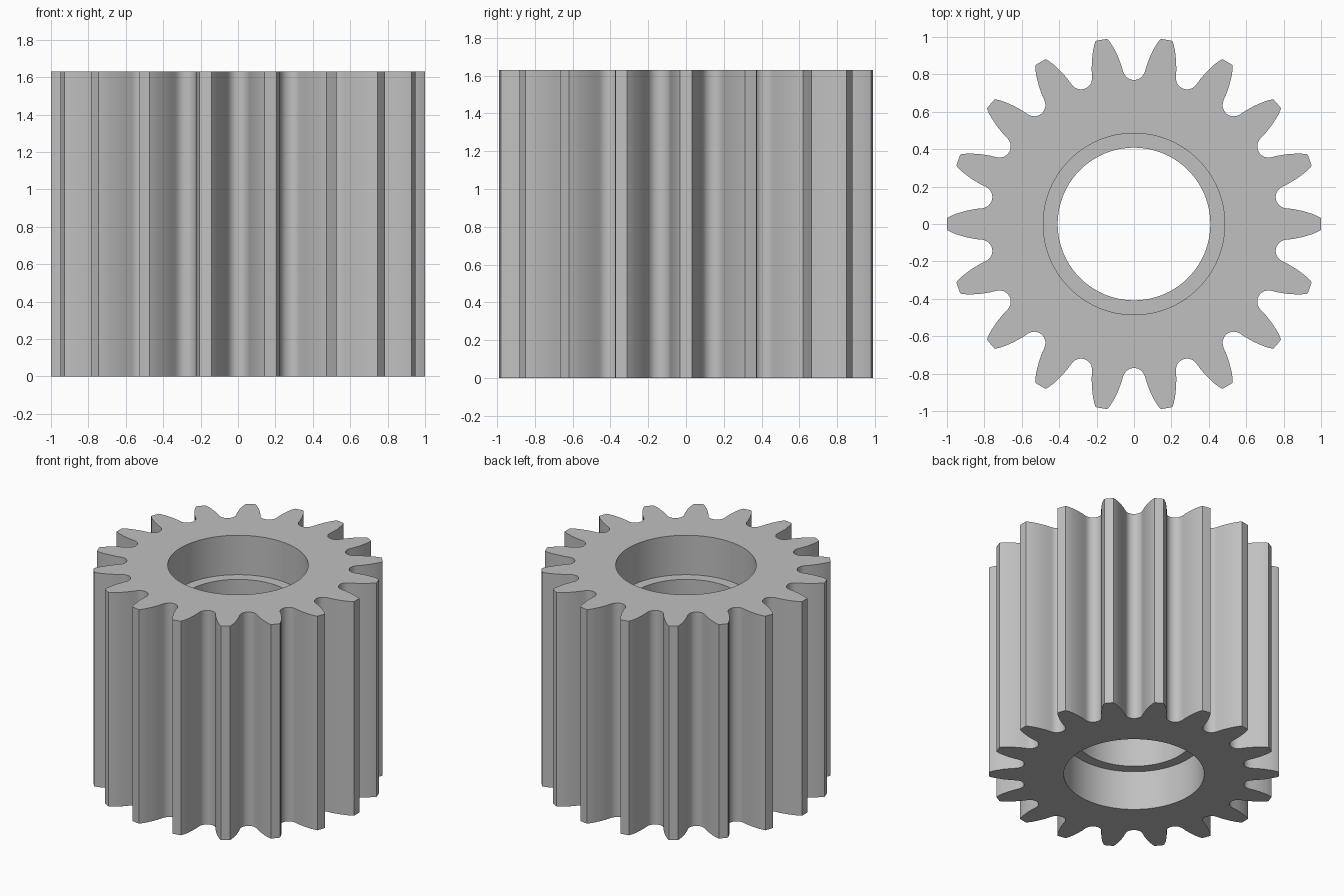
import bpy
import bmesh
import math

TEETH = 18
HEIGHT = 1.63
BORE_R, LIP_R, RECESS = 0.485, 0.408, 0.30
ROOT_CENTRE, ROOT_R = 0.83, 0.06

cube = bpy.data.objects.get("Cube")
if cube:
    bpy.data.objects.remove(cube, do_unlink=True)

steel = bpy.data.materials.new("plain_grey")
steel.use_nodes = True
grey = (0.53, 0.53, 0.53, 1)
steel.diffuse_color = grey
steel.node_tree.nodes["Principled BSDF"].inputs["Base Color"].default_value = grey


def half_tooth():
    """Polar points (radius, angle) from the tip centre to the root bottom."""
    flank = [(1.0, 0.0), (0.9995, 0.032), (0.975, 0.045), (0.95, 0.055),
             (0.90, 0.070), (0.85, 0.080), (0.812, 0.084)]
    points = [(math.hypot(x, y), math.atan2(y, x)) for x, y in flank]
    # Rounded root, centred on the gap between two teeth
    steps = 6
    for i in range(1, steps + 1):
        a = math.radians(15 + 75 * i / steps)
        along = ROOT_CENTRE - ROOT_R * math.sin(a)
        side = ROOT_R * math.cos(a)
        points.append((math.hypot(along, side),
                       math.pi / TEETH - math.atan2(side, along)))
    return points


# Full outline: mirror the half tooth, then repeat it around the axis
half = half_tooth()
tooth = [(r, -a) for r, a in reversed(half[1:-1])] + half
outline = [(r, a + k * math.tau / TEETH) for k in range(TEETH) for r, a in tooth]

# Closed section: toothed outside, then the bore with its inner lip
section = [(None, 0), (None, HEIGHT), (BORE_R, HEIGHT), (BORE_R, HEIGHT - RECESS),
           (LIP_R, HEIGHT - RECESS), (LIP_R, RECESS), (BORE_R, RECESS), (BORE_R, 0)]

bm = bmesh.new()
rings = []
for radius, z in section:
    rings.append([bm.verts.new(((radius or r) * math.cos(a),
                                (radius or r) * math.sin(a), z))
                  for r, a in outline])
count = len(outline)
for k, ring in enumerate(rings):
    upper = rings[(k + 1) % len(rings)]
    for i in range(count):
        j = (i + 1) % count
        bm.faces.new((ring[i], ring[j], upper[j], upper[i]))
bmesh.ops.recalc_face_normals(bm, faces=bm.faces)

mesh = bpy.data.meshes.new("pinion_gear")
bm.to_mesh(mesh)
bm.free()
mesh.materials.append(steel)
gear = bpy.data.objects.new("pinion_gear", mesh)
bpy.context.collection.objects.link(gear)

# Smooth flanks and bore, crisp rims and tooth tips
bpy.ops.object.select_all(action="DESELECT")
gear.select_set(True)
bpy.context.view_layer.objects.active = gear
bpy.ops.object.shade_smooth_by_angle(angle=math.radians(30))
